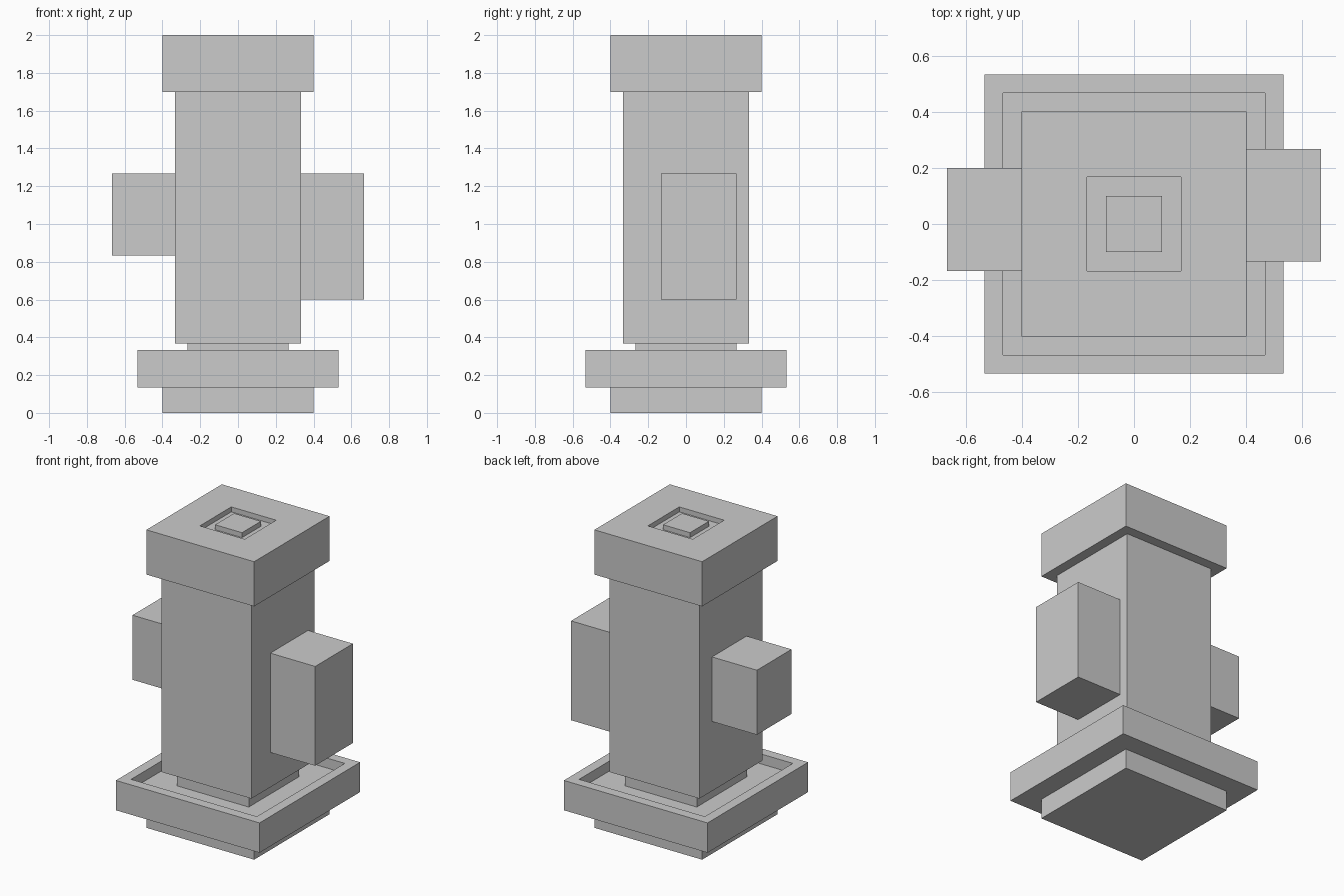
import bpy
import bmesh

if "Cube" in bpy.data.objects:
    bpy.data.objects.remove(bpy.data.objects["Cube"])

U = 1 / 15  # the model sits on a regular grid of this size


def box(name, x, y, z, recess=None):
    """Box from (min, max) ranges in grid units; recess = (rim width, depth) sinks the top."""
    bm = bmesh.new()
    bmesh.ops.create_cube(bm, size=1)
    for v in bm.verts:
        v.co = [U * (r[0] if c < 0 else r[1]) for c, r in zip(v.co, (x, y, z))]
    if recess:
        rim, depth = recess
        bm.normal_update()
        top = max(bm.faces, key=lambda f: f.calc_center_median().z)
        bmesh.ops.inset_region(bm, faces=[top], thickness=rim * U, use_even_offset=True)
        floor = bmesh.ops.extrude_discrete_faces(bm, faces=[top])["faces"][0]
        for v in floor.verts:
            v.co.z -= depth * U
    bmesh.ops.recalc_face_normals(bm, faces=bm.faces)
    mesh = bpy.data.meshes.new(name)
    bm.to_mesh(mesh)
    bm.free()
    obj = bpy.data.objects.new(name, mesh)
    bpy.context.collection.objects.link(obj)
    return obj


def square(name, half, z, recess=None):
    """Square box centred on the vertical axis."""
    return box(name, (-half, half), (-half, half), z, recess)


# Foot, and the tray-like flange above it
square("foot", 6, (0, 2))
square("base_flange", 8, (2, 5), recess=(1, 1))

# Narrow neck and main column
square("neck", 4, (4, 5.5))
square("column", 5, (5.5, 25.5))

# Cap with a sunken socket and a square nut
square("cap", 6, (25.5, 30), recess=(3.5, 0.5))
square("cap_nut", 1.5, (29.5, 30))

# Side outlets, different sizes left and right
box("right_outlet", (5, 10), (-2, 4), (9, 19))
box("left_outlet", (-10, -5), (-2.5, 3), (12.5, 19))
